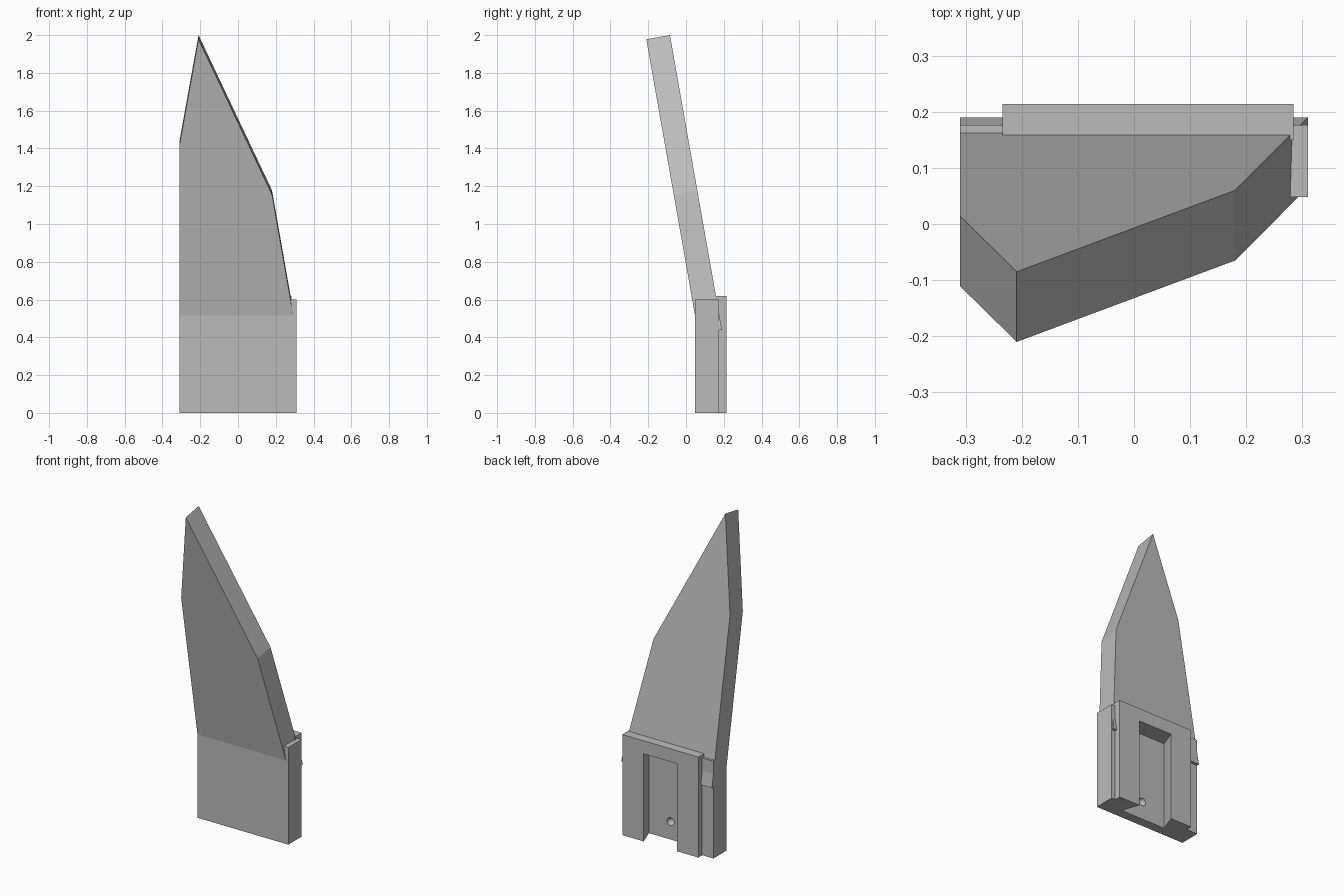
import bpy, bmesh, math
from mathutils import Vector

cube = bpy.data.objects.get("Cube")
if cube:
    bpy.data.objects.remove(cube, do_unlink=True)

grey = bpy.data.materials.new("plain grey")
grey.use_nodes = True
grey.diffuse_color = (0.5, 0.5, 0.5, 1)
grey.node_tree.nodes["Principled BSDF"].inputs["Base Color"].default_value = (0.5, 0.5, 0.5, 1)


def add_object(name, bm):
    bmesh.ops.recalc_face_normals(bm, faces=bm.faces)
    mesh = bpy.data.meshes.new(name)
    bm.to_mesh(mesh)
    bm.free()
    mesh.materials.append(grey)
    obj = bpy.data.objects.new(name, mesh)
    bpy.context.collection.objects.link(obj)
    return obj


def prism(name, points, offset):
    """Extrude a flat outline along an offset vector."""
    bm = bmesh.new()
    face = bm.faces.new([bm.verts.new(p) for p in points])
    extruded = bmesh.ops.extrude_face_region(bm, geom=[face])["geom"]
    verts = [g for g in extruded if isinstance(g, bmesh.types.BMVert)]
    bmesh.ops.translate(bm, verts=verts, vec=offset)
    return add_object(name, bm)


def box(name, x0, x1, y0, y1, z0, z1):
    corners = [(x0, y0, z0), (x1, y0, z0), (x1, y1, z0), (x0, y1, z0)]
    return prism(name, corners, Vector((0, 0, z1 - z0)))


# Main block and mounting plate
half_width, thickness = 0.31, 0.127
base_block = box("base_block", -half_width, half_width, 0.048, 0.176, 0, 0.6)
mount_plate = box("mount_plate", -0.234, 0.284, 0.15, 0.214, 0, 0.62)

# Blade leaning forward out of the block
lean = math.radians(10)
tip_y, tip_z = -0.085, 2.0
outline = [(-half_width, 0.44), (-half_width, 1.438), (-0.209, tip_z),
           (0.18, 1.178), (half_width, 0.44)]
back_face = [(x, tip_y + (tip_z - z) * math.tan(lean), z) for x, z in outline]
blade = prism("blade", back_face,
              Vector((0, -math.cos(lean), -math.sin(lean))) * thickness)

# Dovetail channel, open at the bottom and wider inside
centre, mouth, undercut = 0.025, 0.114, 0.039
floor_y, back_y, over = 0.107, 0.214, 0.02
slope = undercut / (back_y - floor_y)
inner, outer = mouth + undercut, mouth - slope * over
section = [(centre - inner, floor_y, -over), (centre + inner, floor_y, -over),
           (centre + outer, back_y + over, -over), (centre - outer, back_y + over, -over)]
channel_cutter = prism("channel_cutter", section, Vector((0, 0, 0.54 + over)))

# Small round dimple in the channel floor
bm = bmesh.new()
bmesh.ops.create_uvsphere(bm, u_segments=24, v_segments=12, radius=0.024)
bmesh.ops.translate(bm, verts=bm.verts, vec=(0.03, floor_y, 0.11))
dimple_cutter = add_object("dimple_cutter", bm)

# Cut the channel through every part it crosses
for part in (base_block, mount_plate, blade):
    cutters = [channel_cutter] + ([dimple_cutter] if part is base_block else [])
    for cutter in cutters:
        mod = part.modifiers.new(cutter.name, "BOOLEAN")
        mod.operation = "DIFFERENCE"
        mod.solver = "EXACT"
        mod.object = cutter

for cutter in (channel_cutter, dimple_cutter):
    cutter.hide_render = True
    cutter.hide_viewport = True
    cutter.display_type = "WIRE"
